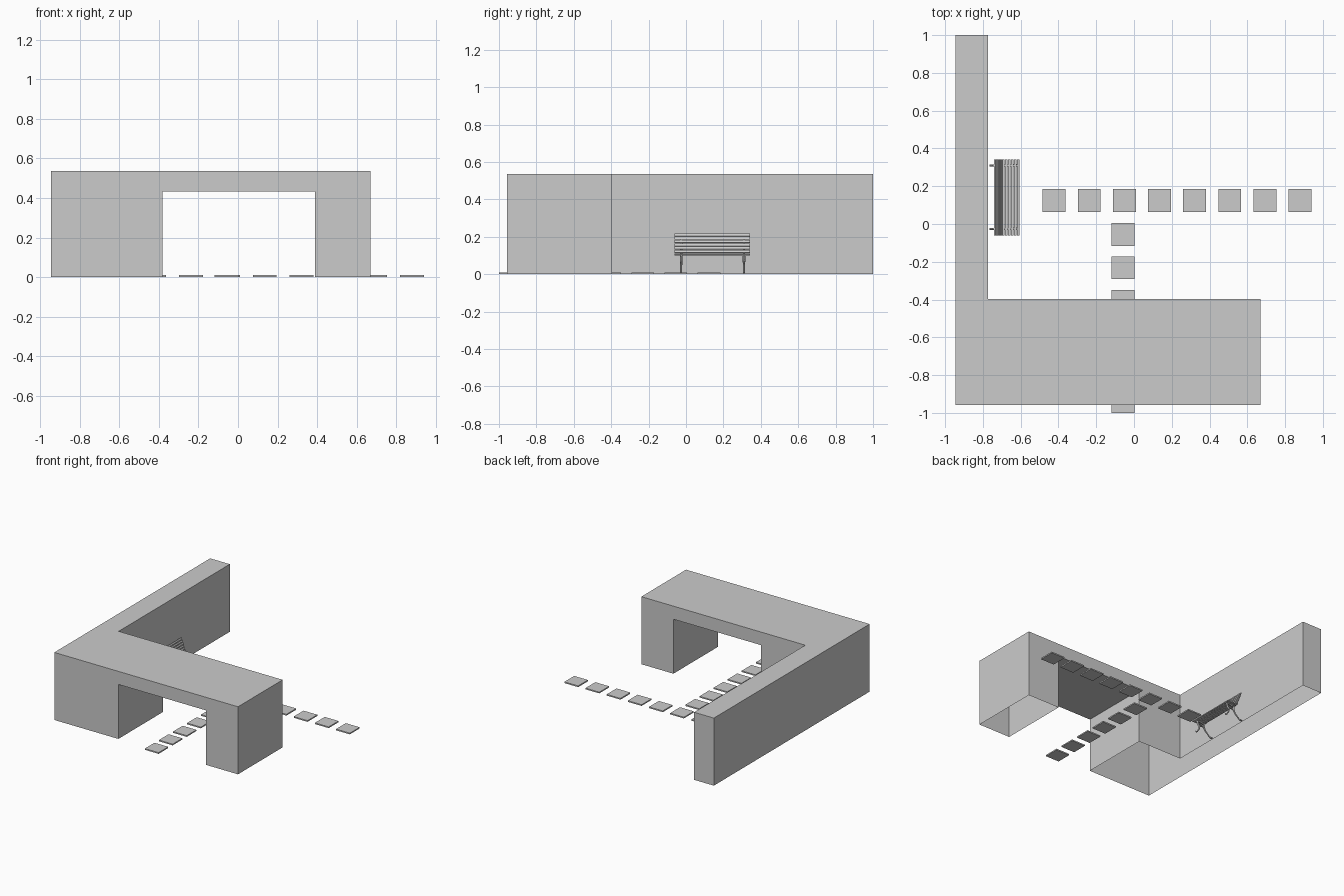
import bpy, bmesh, math
from mathutils import Vector

if "Cube" in bpy.data.objects:
    bpy.data.objects.remove(bpy.data.objects["Cube"])


def mesh_object(name, bm):
    bmesh.ops.remove_doubles(bm, verts=bm.verts, dist=1e-5)
    bmesh.ops.recalc_face_normals(bm, faces=bm.faces)
    me = bpy.data.meshes.new(name)
    bm.to_mesh(me)
    bm.free()
    ob = bpy.data.objects.new(name, me)
    bpy.context.collection.objects.link(ob)
    return ob


def box(name, loc, size, tilt=0.0):
    bm = bmesh.new()
    bmesh.ops.create_cube(bm, size=1)
    bmesh.ops.scale(bm, vec=size, verts=bm.verts)
    ob = mesh_object(name, bm)
    ob.location = loc
    ob.rotation_euler[1] = tilt
    return ob


def rod(name, pts, y, radius):
    # smooth iron bar through (x, z, thickness) points
    cu = bpy.data.curves.new(name, 'CURVE')
    cu.dimensions = '3D'
    cu.bevel_depth = radius
    cu.bevel_resolution = 1
    cu.resolution_u = 5
    cu.use_fill_caps = True
    sp = cu.splines.new('BEZIER')
    sp.bezier_points.add(len(pts) - 1)
    for p, (x, z, t) in zip(sp.bezier_points, pts):
        p.co = (x, y, z)
        p.radius = t
        p.handle_left_type = p.handle_right_type = 'AUTO'
    ob = bpy.data.objects.new(name, cu)
    bpy.context.collection.objects.link(ob)
    return ob


# L-shaped building shell with a passage, open underneath
X0, XI, X1 = -0.945, -0.772, 0.67
Y0, YI, Y1 = -0.957, -0.396, 1.0
H, PL, PR, PH = 0.537, -0.382, 0.388, 0.433
bm = bmesh.new()


def face(*pts):
    bm.faces.new([bm.verts.new(p) for p in pts])


def wall(xa, ya, xb, yb, h=H):
    face((xa, ya, 0), (xb, yb, 0), (xb, yb, h), (xa, ya, h))


face(*[(x, y, H) for x, y in ((X0, Y0), (X1, Y0), (X1, YI), (XI, YI), (XI, Y1), (X0, Y1))])
for y, xs in ((Y0, X0), (YI, XI)):
    face((xs, y, 0), (PL, y, 0), (PL, y, PH), (PR, y, PH),
         (PR, y, 0), (X1, y, 0), (X1, y, H), (xs, y, H))
wall(X1, Y0, X1, YI)
wall(XI, YI, XI, Y1)
wall(XI, Y1, X0, Y1)
wall(X0, Y1, X0, Y0)
wall(PL, Y0, PL, YI, PH)
wall(PR, YI, PR, Y0, PH)
face((PL, Y0, PH), (PL, YI, PH), (PR, YI, PH), (PR, Y0, PH))
mesh_object("building", bm)

# Stepping stones: one row across, one row through the passage
S, T = 0.121, 0.01
for i in range(8):
    box("cross_stone", (-0.423 + i * 0.186, 0.124, T / 2), (S, S + 0.002, T))
for i in range(6):
    box("passage_stone", (-0.059, -0.055 - i * 0.1768, T / 2), (S, S, T))

# Bench slats along the seat and back profile
YC, LEN = 0.140, 0.402
seat = [(-0.613, 0.104, 0.25), (-0.629, 0.107, 0.05), (-0.645, 0.107, -0.03),
        (-0.661, 0.105, -0.06), (-0.677, 0.103, -0.06), (-0.693, 0.104, 0.1)]
for x, z, a in seat:
    box("seat_slat", (x, YC, z), (0.0135, LEN, 0.007), a)
for i in range(6):
    t = i / 5
    box("back_slat", (-0.703 - 0.032 * t, YC, 0.122 + 0.088 * t),
        (0.007, LEN, 0.0145), -0.35)

# Cast iron bench frames
for y in (-0.026, 0.310):
    rod("seat_rail", [(-0.612, 0.097, 0.8), (-0.645, 0.1, 1), (-0.69, 0.097, 1),
                      (-0.712, 0.12, 1), (-0.728, 0.165, 1), (-0.744, 0.214, 0.8)], y, 0.006)
    rod("front_leg", [(-0.622, 0.097, 1.2), (-0.634, 0.075, 1.2), (-0.646, 0.052, 0.9),
                      (-0.632, 0.022, 0.8), (-0.618, 0.005, 0.9), (-0.609, 0.006, 0.8)], y, 0.006)
    rod("back_leg", [(-0.692, 0.097, 1.2), (-0.69, 0.075, 1.2), (-0.698, 0.05, 1),
                     (-0.725, 0.022, 0.8), (-0.752, 0.005, 0.9), (-0.766, 0.006, 0.8)], y, 0.006)
    rod("leg_brace", [(-0.645, 0.053, 0.8), (-0.656, 0.066, 0.8), (-0.671, 0.07, 0.8),
                      (-0.686, 0.064, 0.8), (-0.697, 0.051, 0.8)], y, 0.006)
